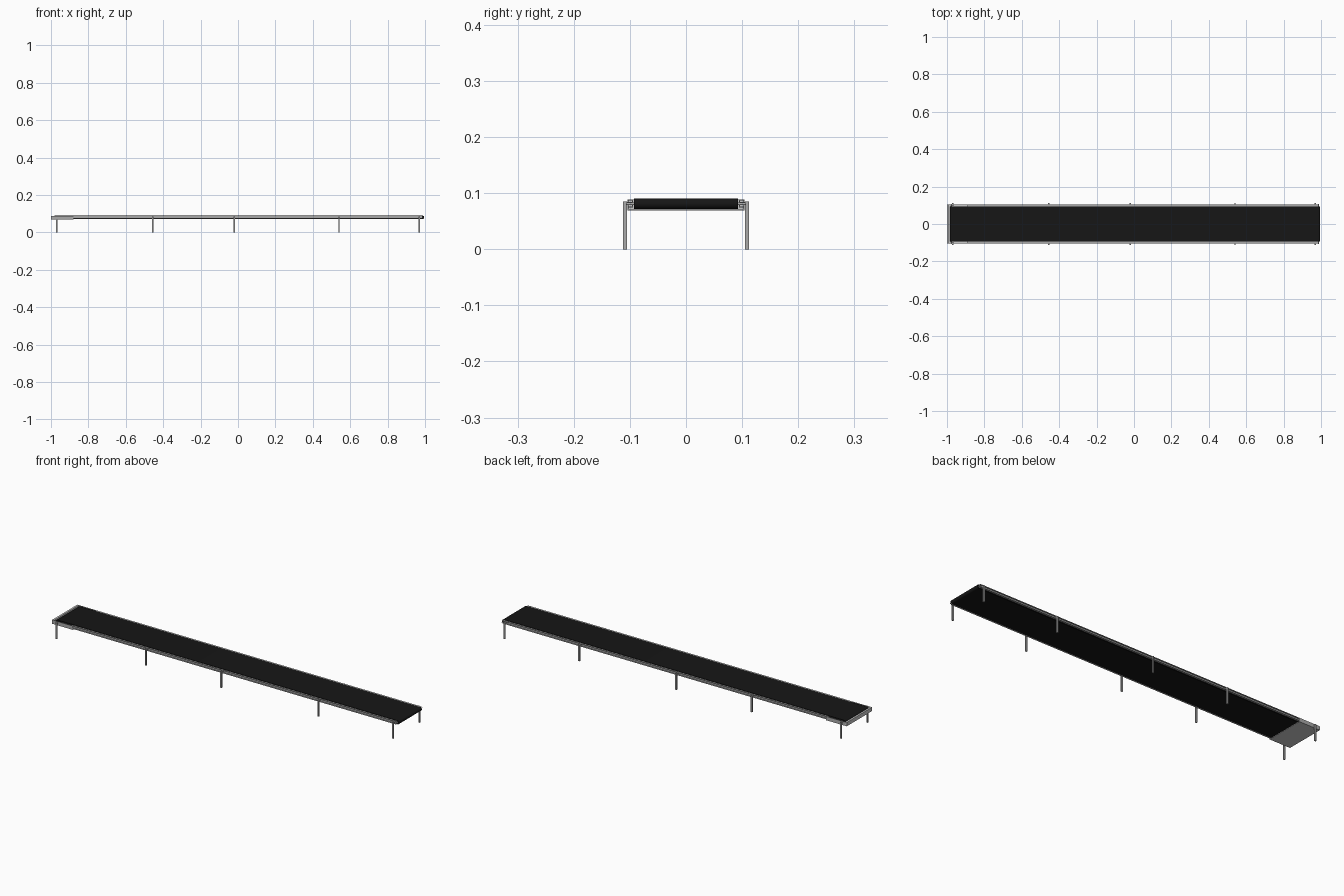
import bpy, math

if "Cube" in bpy.data.objects:
    bpy.data.objects.remove(bpy.data.objects["Cube"])

def material(name, color):
    m = bpy.data.materials.new(name)
    m.diffuse_color = color
    m.use_nodes = True
    m.node_tree.nodes["Principled BSDF"].inputs["Base Color"].default_value = m.diffuse_color
    return m

BLACK = material("black rubber", (0.008, 0.008, 0.008, 1))
LIGHT = material("light metal", (0.75, 0.75, 0.75, 1))
STEEL = material("steel", (0.4, 0.4, 0.4, 1))

def box(name, x, y, z, mat=None):
    bpy.ops.mesh.primitive_cube_add(size=1, location=[(a + b) / 2 for a, b in (x, y, z)])
    o = bpy.context.object
    o.name = name
    o.scale = [abs(b - a) for a, b in (x, y, z)]
    bpy.ops.object.transform_apply(location=False, rotation=False, scale=True)
    if mat:
        o.data.materials.append(mat)
    return o

def roller(name, x, z, r, half, mat):
    bpy.ops.mesh.primitive_cylinder_add(vertices=24, radius=r, depth=2 * half,
                                        location=(x, 0, z), rotation=(math.pi / 2, 0, 0))
    o = bpy.context.object
    o.name = name
    o.data.materials.append(mat)
    bpy.ops.object.shade_smooth_by_angle()

# Belt: closed loop with rounded ends
X0, X1, ZC, R, T, W = -0.985, 0.995, 0.081, 0.0095, 0.002, 0.093

def loop(r, n=12):
    pts = []
    for cx, start in ((X1 - R, -90), (X0 + R, 90)):
        for i in range(n + 1):
            a = math.radians(start + 180 * i / n)
            pts.append((cx + r * math.cos(a), ZC + r * math.sin(a)))
    return pts

outer, inner = loop(R), loop(R - T)
n = len(outer)
verts = [(x, y, z) for y in (-W, W) for ring in (outer, inner) for x, z in ring]
faces = []
for i in range(n):
    j = (i + 1) % n
    faces += [(i, j, 2 * n + j, 2 * n + i), (n + j, n + i, 3 * n + i, 3 * n + j),
              (j, i, n + i, n + j), (2 * n + i, 2 * n + j, 3 * n + j, 3 * n + i)]
mesh = bpy.data.meshes.new("belt")
mesh.from_pydata(verts, [], [f[::-1] for f in faces])
mesh.materials.append(BLACK)
belt = bpy.data.objects.new("belt", mesh)
bpy.context.collection.objects.link(belt)
bpy.context.view_layer.objects.active = belt
belt.select_set(True)
bpy.ops.object.mode_set(mode='EDIT')
bpy.ops.mesh.select_all(action='SELECT')
bpy.ops.mesh.normals_make_consistent(inside=False)
bpy.ops.object.mode_set(mode='OBJECT')
bpy.ops.object.shade_smooth_by_angle()

# End rollers and their shafts
for tag, x in (("tail", X0 + R), ("drive", X1 - R)):
    roller(tag + "_roller", x, ZC, R - T, W - 0.001, BLACK)
    roller(tag + "_shaft", x, ZC, 0.0025, 0.107, STEEL)

for side, s in (("front", -1), ("back", 1)):
    # Channel-shaped side rails, open outward
    box(side + "_rail_web", (-0.89, 0.985), (s * 0.0945, s * 0.0965), (0.074, 0.089), STEEL)
    for part, z in (("top", 0.087), ("bottom", 0.074)):
        box(f"{side}_rail_{part}", (-0.89, 0.985), (s * 0.0945, s * 0.104), (z, z + 0.002), STEEL)
    # Side plates of the tail tray
    box(side + "_tray_side", (-0.998, -0.88), (s * 0.1015, s * 0.104), (0.069, 0.089), STEEL)
    # Legs with brackets reaching the rail
    for i, x in enumerate((-0.97, -0.455, -0.02, 0.54, 0.97)):
        box(f"{side}_leg_{i}", (x - 0.004, x + 0.004), (s * 0.1055, s * 0.112), (0, 0.085), STEEL)
        box(f"{side}_bracket_{i}", (x - 0.004, x + 0.004), (s * 0.096, s * 0.106), (0.079, 0.084), STEEL)

# Tail tray floor and end plate
box("tray_floor", (-0.998, -0.88), (-0.103, 0.103), (0.069, 0.071), LIGHT)
box("tray_end", (-1.0, -0.99), (-0.104, 0.104), (0.069, 0.089), LIGHT)
